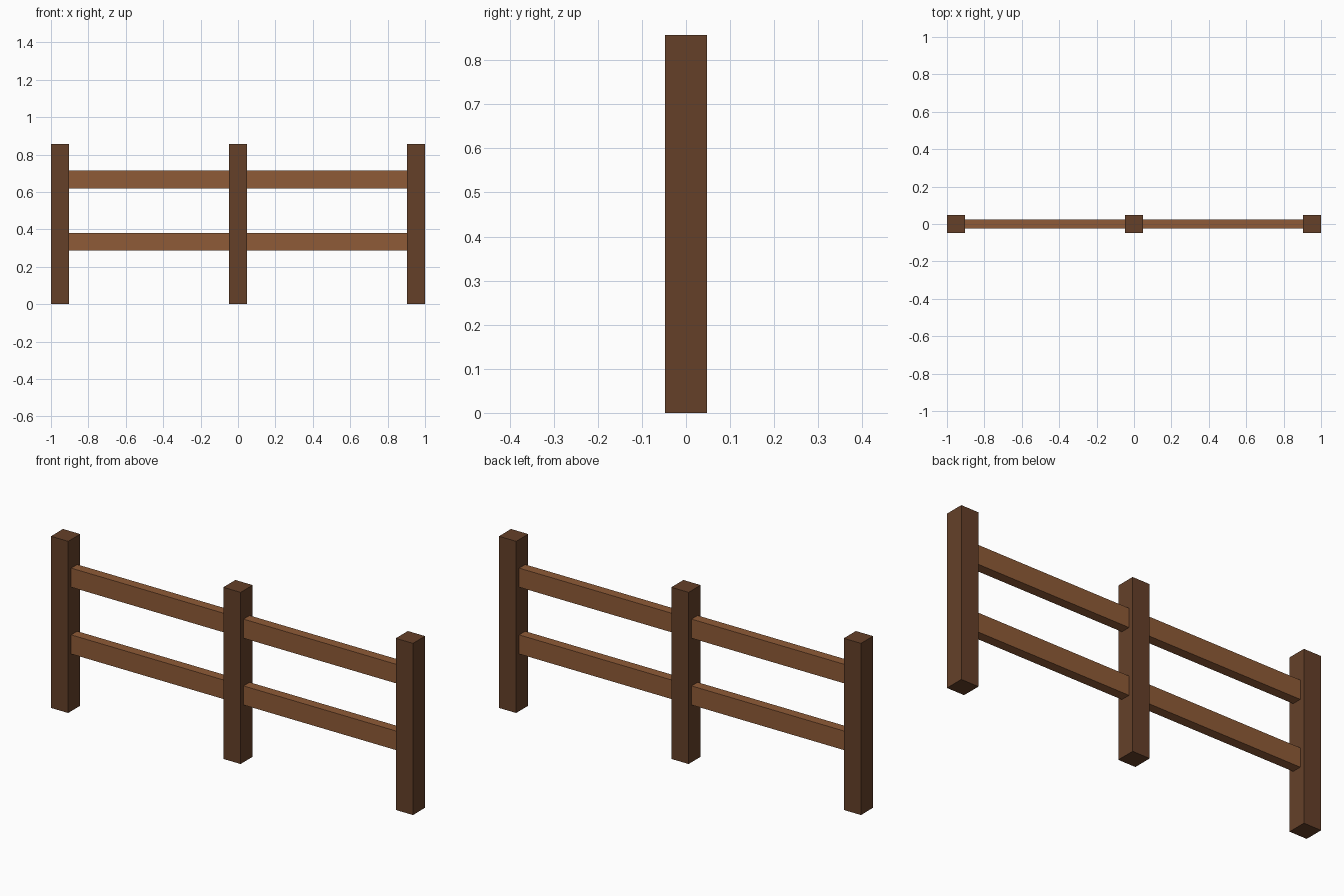
import bpy

if "Cube" in bpy.data.objects:
    bpy.data.objects.remove(bpy.data.objects["Cube"])


def material(name, color):
    m = bpy.data.materials.new(name)
    m.diffuse_color = color
    m.use_nodes = True
    m.node_tree.nodes["Principled BSDF"].inputs["Base Color"].default_value = m.diffuse_color
    return m


def box(name, center, size, mat):
    bpy.ops.mesh.primitive_cube_add(size=1, location=center)
    ob = bpy.context.object
    ob.name = ob.data.name = name
    ob.scale = size
    bpy.ops.object.transform_apply(location=False, rotation=False, scale=True)
    ob.data.materials.append(mat)
    return ob


dark_wood = material("dark_wood", (0.130, 0.051, 0.022, 1))
light_wood = material("light_wood", (0.275, 0.105, 0.038, 1))

POST_W, POST_H = 0.0952, 0.857
RAIL_H, RAIL_D = 0.0952, 0.0476

# Three square posts
for side, x in (("left", -1 + POST_W / 2), ("middle", 0), ("right", 1 - POST_W / 2)):
    box(f"{side}_post", (x, 0, POST_H / 2), (POST_W, POST_W, POST_H), dark_wood)

# Two rails through the posts, ending just inside the outer faces
for level, z in (("lower", 0.3333), ("upper", 0.6667)):
    box(f"{level}_rail", (0, 0, z), (1.998, RAIL_D, RAIL_H), light_wood)
